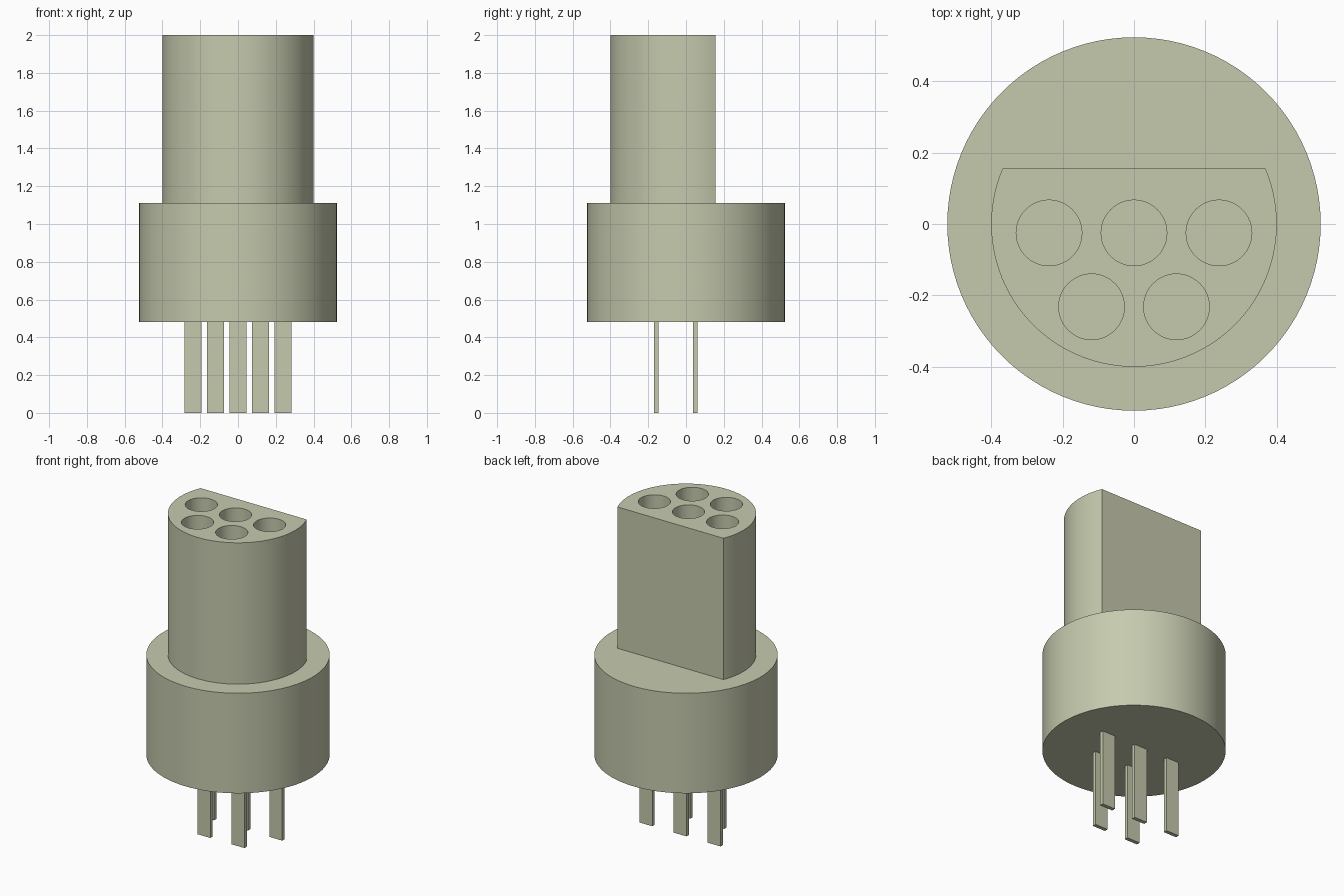
import bpy, bmesh, math

cube = bpy.data.objects.get("Cube")
if cube:
    bpy.data.objects.remove(cube, do_unlink=True)

# One olive grey plastic for every part
mat = bpy.data.materials.new("olive_grey")
mat.use_nodes = True
colour = (0.565, 0.591, 0.423, 1)
mat.diffuse_color = colour
mat.node_tree.nodes["Principled BSDF"].inputs["Base Color"].default_value = colour


def circle(radius, cx=0, cy=0, start=0, sweep=math.tau, steps=96, closed=True):
    """Points on a circle or, when not closed, on an arc including both ends."""
    count = steps if closed else steps + 1
    angles = [start + sweep * i / steps for i in range(count)]
    return [(cx + radius * math.cos(a), cy + radius * math.sin(a)) for a in angles]


def prism(name, outlines, bottom, top):
    """Extrude one or more flat outlines between two heights."""
    bm = bmesh.new()
    for outline in outlines:
        base = bm.faces.new([bm.verts.new((x, y, bottom)) for x, y in outline])
        new = bmesh.ops.extrude_face_region(bm, geom=[base], use_keep_orig=True)["geom"]
        verts = [v for v in new if isinstance(v, bmesh.types.BMVert)]
        bmesh.ops.translate(bm, verts=verts, vec=(0, 0, top - bottom))
    bmesh.ops.recalc_face_normals(bm, faces=bm.faces)
    mesh = bpy.data.meshes.new(name)
    bm.to_mesh(mesh)
    bm.free()
    mesh.materials.append(mat)
    obj = bpy.data.objects.new(name, mesh)
    bpy.context.collection.objects.link(obj)
    return obj


def activate(obj):
    bpy.ops.object.select_all(action='DESELECT')
    obj.select_set(True)
    bpy.context.view_layer.objects.active = obj


# Round collar
collar = prism("collar", [circle(0.523)], 0.48, 1.11)

# D-shaped plug body with the flat side at the back
flat = math.asin(0.155 / 0.4)
outline = circle(0.4, start=math.pi - flat, sweep=math.pi + 2 * flat, closed=False)
body = prism("plug_body", [outline], 1.10, 2.0)

# Five round sockets sunk into the top
sockets = [(-0.238, -0.025), (0, -0.025), (0.238, -0.025), (-0.119, -0.232), (0.119, -0.232)]
cutter = prism("socket_cutter", [circle(0.092, x, y, steps=48) for x, y in sockets], 1.2, 2.1)
cutter.hide_render = True
cut = body.modifiers.new("sockets", 'BOOLEAN')
cut.operation = 'DIFFERENCE'
cut.solver = 'EXACT'
cut.object = cutter
activate(body)
bpy.ops.object.modifier_apply(modifier=cut.name)
bpy.data.objects.remove(cutter, do_unlink=True)

for obj in (collar, body):
    activate(obj)
    bpy.ops.object.shade_smooth_by_angle(angle=math.radians(30))

# Flat contact pins: three at the back, two at the front
for row, y, places in (("back", 0.048, (-0.238, 0, 0.238)), ("front", -0.158, (-0.119, 0.119))):
    for i, x in enumerate(places):
        w, t = 0.045, 0.012
        rect = [(x - w, y - t), (x + w, y - t), (x + w, y + t), (x - w, y + t)]
        prism(f"{row}_pin_{i + 1}", [rect], 0, 0.49)
